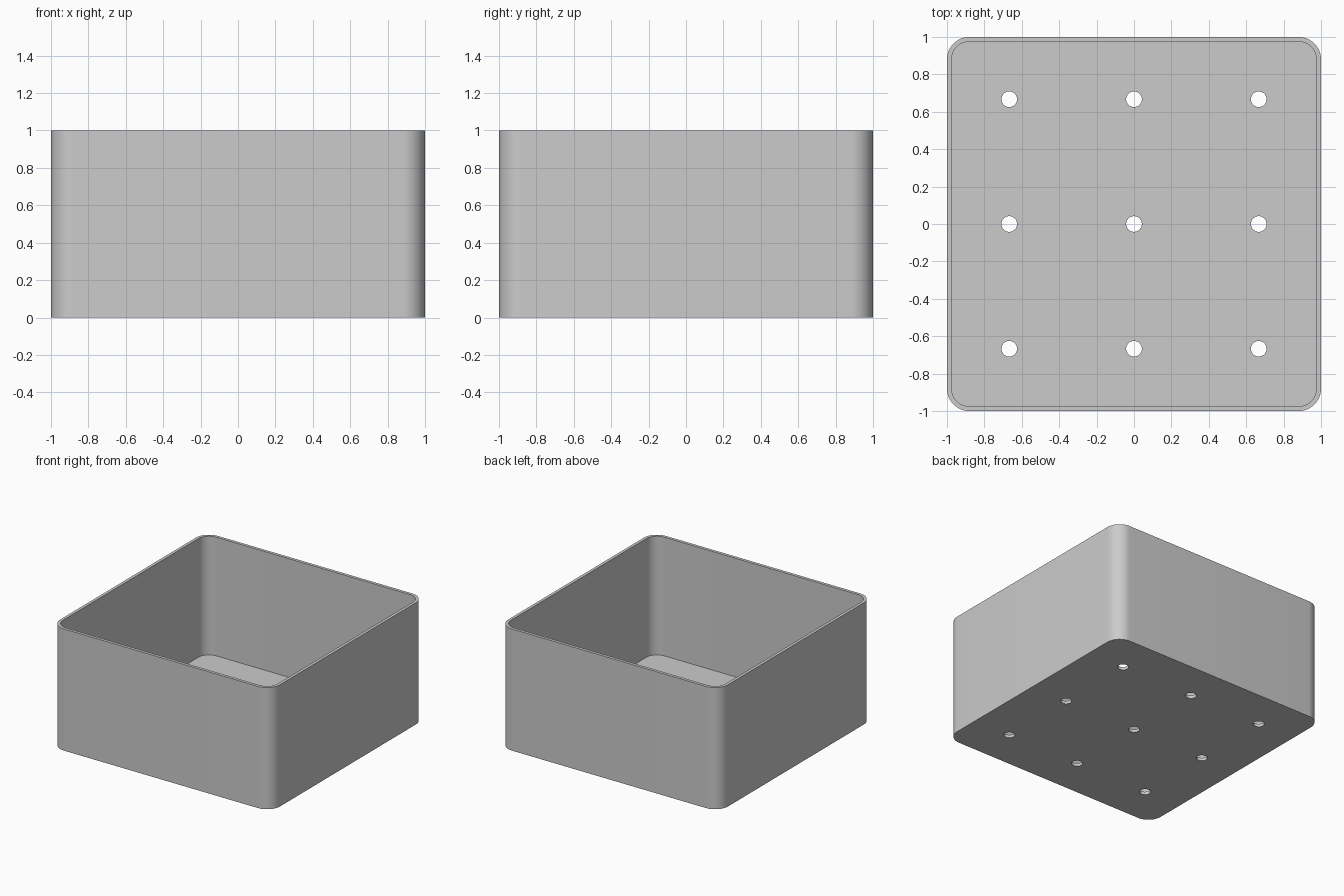
import bpy
import bmesh
from math import cos, sin, pi, radians

WALL = 0.025
HEIGHT = 1.0
RADIUS = 0.12
HOLE_RADIUS = 0.042
HOLE_PITCH = 0.667

if "Cube" in bpy.data.objects:
    bpy.data.objects.remove(bpy.data.objects["Cube"], do_unlink=True)

grey = bpy.data.materials.new("plain grey")
grey.use_nodes = True
colour = (0.6, 0.6, 0.6, 1)
grey.diffuse_color = colour
grey.node_tree.nodes["Principled BSDF"].inputs["Base Color"].default_value = colour


def rounded_loop(bm, half, radius, z, steps=12):
    """Ring of vertices around a square with rounded corners."""
    ring = []
    for corner, (sx, sy) in enumerate([(1, 1), (-1, 1), (-1, -1), (1, -1)]):
        for i in range(steps + 1):
            a = (corner + i / steps) * pi / 2
            ring.append(bm.verts.new((sx * (half - radius) + radius * cos(a),
                                      sy * (half - radius) + radius * sin(a), z)))
    return ring


# Open box: outer wall, rim, inner wall, closed by an underside and a floor
bm = bmesh.new()
inner = (1 - WALL, RADIUS - WALL)
rings = [rounded_loop(bm, 1, RADIUS, 0), rounded_loop(bm, 1, RADIUS, HEIGHT),
         rounded_loop(bm, *inner, HEIGHT), rounded_loop(bm, *inner, WALL)]
for low, high in zip(rings, rings[1:]):
    for i in range(len(low)):
        j = (i + 1) % len(low)
        bm.faces.new((low[i], low[j], high[j], high[i]))
bm.faces.new(rings[0])
bm.faces.new(rings[-1])
bmesh.ops.recalc_face_normals(bm, faces=bm.faces)
mesh = bpy.data.meshes.new("planter_box")
bm.to_mesh(mesh)
bm.free()
mesh.materials.append(grey)
box = bpy.data.objects.new("planter_box", mesh)
bpy.context.collection.objects.link(box)

# Three by three grid of drainage holes
bm = bmesh.new()
for column in (-1, 0, 1):
    for row in (-1, 0, 1):
        drill = bmesh.ops.create_cone(bm, cap_ends=True, segments=32, depth=0.2,
                                      radius1=HOLE_RADIUS, radius2=HOLE_RADIUS)
        bmesh.ops.translate(bm, verts=drill["verts"],
                            vec=(column * HOLE_PITCH, row * HOLE_PITCH, 0))
cutter_mesh = bpy.data.meshes.new("hole_cutter")
bm.to_mesh(cutter_mesh)
bm.free()
cutter_mesh.materials.append(grey)
cutter = bpy.data.objects.new("hole_cutter", cutter_mesh)
bpy.context.collection.objects.link(cutter)
cutter.hide_render = True

bpy.ops.object.select_all(action="DESELECT")
bpy.context.view_layer.objects.active = box
box.select_set(True)
cut = box.modifiers.new("drainage_holes", "BOOLEAN")
cut.operation = "DIFFERENCE"
cut.solver = "EXACT"
cut.object = cutter
bpy.ops.object.modifier_apply(modifier=cut.name)
bpy.data.objects.remove(cutter, do_unlink=True)
bpy.ops.object.shade_smooth_by_angle(angle=radians(30))
